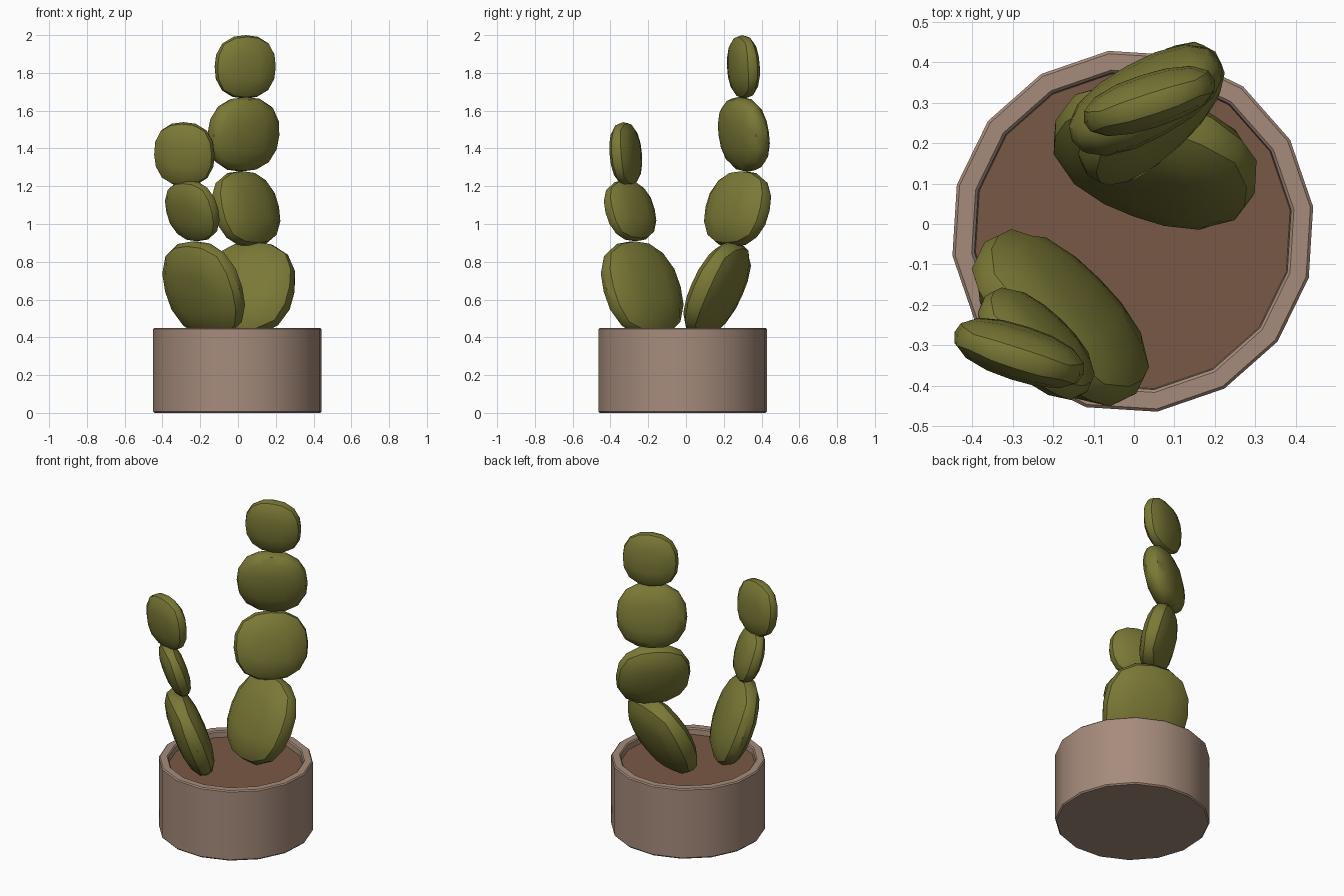
import bpy, bmesh, math
from mathutils import Matrix, Vector

if "Cube" in bpy.data.objects:
    bpy.data.objects.remove(bpy.data.objects["Cube"])


def material(name, rgb):
    m = bpy.data.materials.new(name)
    m.diffuse_color = (*rgb, 1)
    m.use_nodes = True
    m.node_tree.nodes["Principled BSDF"].inputs["Base Color"].default_value = m.diffuse_color
    return m


GREEN = material("cactus_green", (0.195, 0.19, 0.037))
CLAY = material("pot_clay", (0.38, 0.26, 0.20))
SOIL = material("soil_brown", (0.19, 0.098, 0.058))


def finish(name, bm, mat):
    bmesh.ops.recalc_face_normals(bm, faces=bm.faces)
    me = bpy.data.meshes.new(name)
    bm.to_mesh(me)
    bm.free()
    me.materials.append(mat)
    for p in me.polygons:
        p.use_smooth = True
    me.set_sharp_from_angle(angle=math.radians(35))
    ob = bpy.data.objects.new(name, me)
    bpy.context.collection.objects.link(ob)
    return ob


def pad(name, centre, half, yaw, lean, power=2.35):
    """Flattened rounded-cube pad: half = (width, thickness, height)."""
    bm = bmesh.new()
    bmesh.ops.create_cube(bm, size=2)
    bmesh.ops.subdivide_edges(bm, edges=bm.edges[:], cuts=3, use_grid_fill=True)
    for v in bm.verts:
        d = Vector([math.tan(c * math.pi / 4) for c in v.co])
        v.co = d / sum(abs(c) ** power for c in d) ** (1 / power)
    bm.transform(Matrix.Translation(centre)
                 @ Matrix.Rotation(math.radians(yaw), 4, 'Z')
                 @ Matrix.Rotation(math.radians(-lean), 4, 'X')
                 @ Matrix.Diagonal((*half, 1)))
    return finish(name, bm, GREEN)


# Pot: 16-sided turned profile with small bevels and an open top
SIDES, MID, TURN = 16, Vector((-0.003, -0.018, 0)), math.radians(7.7)
PROFILE = [(0.443, 0.0), (0.45, 0.008), (0.45, 0.443), (0.443, 0.45),
           (0.402, 0.45), (0.395, 0.443), (0.39, 0.38)]


def ring(bm, r, z):
    return [bm.verts.new(MID + Vector((r * math.cos(TURN + i * math.tau / SIDES),
                                       r * math.sin(TURN + i * math.tau / SIDES), z)))
            for i in range(SIDES)]


bm = bmesh.new()
rings = [ring(bm, r, z) for r, z in PROFILE]
for a, b in zip(rings, rings[1:]):
    for i in range(SIDES):
        j = (i + 1) % SIDES
        bm.faces.new((a[i], a[j], b[j], b[i]))
bm.faces.new(rings[0][::-1])
bm.faces.new(rings[-1])
finish("pot", bm, CLAY)

# Soil disc just below the rim
bm = bmesh.new()
bm.faces.new(ring(bm, 0.393, 0.41))
soil = finish("soil", bm, SOIL)
if soil.data.polygons[0].normal.z < 0:
    soil.data.flip_normals()

# Tall stem: four stacked pads
pad("tall_pad_1", (0.052, 0.165, 0.655), (0.262, 0.105, 0.27), -20, 25)
pad("tall_pad_2", (0.043, 0.273, 1.08), (0.22, 0.09, 0.207), 44, 16)
pad("tall_pad_3", (0.029, 0.306, 1.475), (0.208, 0.09, 0.2), 29, -9)
pad("tall_pad_4", (0.038, 0.304, 1.832), (0.17, 0.067, 0.168), 18, -3)

# Short stem: three stacked pads
pad("short_pad_1", (-0.182, -0.232, 0.655), (0.265, 0.098, 0.268), -45, -20)
pad("short_pad_2", (-0.242, -0.296, 1.07), (0.173, 0.067, 0.168), -43, -18)
pad("short_pad_3", (-0.284, -0.319, 1.37), (0.168, 0.066, 0.17), -18, -5)
